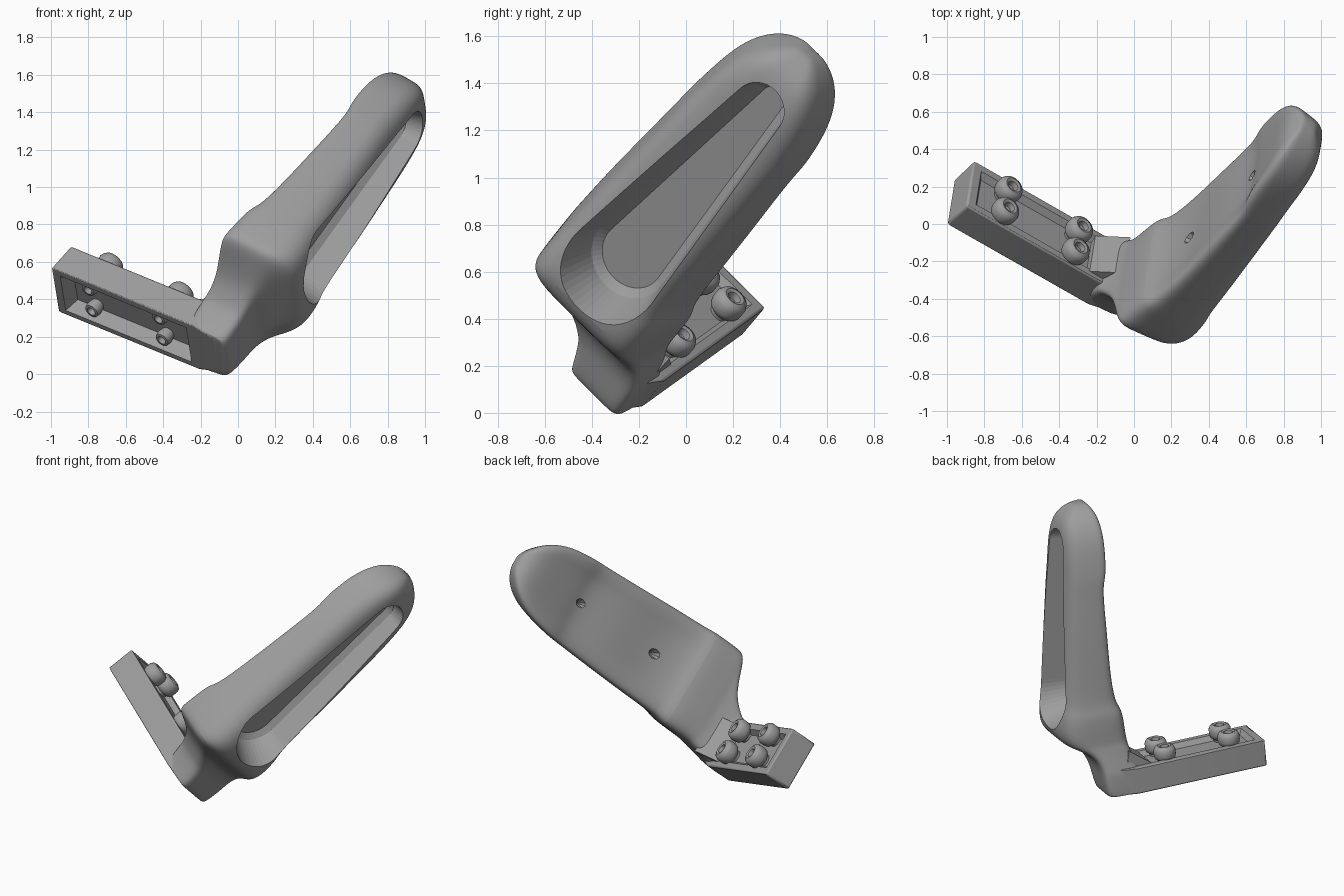
import bpy, bmesh, math
from mathutils import Matrix, Vector

if "Cube" in bpy.data.objects:
    bpy.data.objects.remove(bpy.data.objects["Cube"])

# Local frame: a = along plate, b = across plate, c = up the handle
P = Vector((0.818, -0.466, -0.335)).normalized()
W = Vector((0.12, 0.70, -0.70))
W = (W - P * W.dot(P)).normalized()
T = P.cross(W)
M = Matrix((P, W, T)).transposed().to_4x4()
M.translation = (-0.98, 0.12, 0.45)
objs = []
grey = bpy.data.materials.new("dark_grey")
grey.diffuse_color = (0.34, 0.34, 0.34, 1)
grey.use_nodes = True
grey.node_tree.nodes["Principled BSDF"].inputs["Base Color"].default_value = grey.diffuse_color


def finish(name, bm, cutter=False):
    bmesh.ops.recalc_face_normals(bm, faces=bm.faces)
    me = bpy.data.meshes.new(name)
    bm.to_mesh(me)
    bm.free()
    me.materials.append(grey)
    ob = bpy.data.objects.new(name, me)
    bpy.context.collection.objects.link(ob)
    ob.matrix_world = M
    if cutter:
        ob.hide_render = True
        ob.hide_viewport = True
        ob.display_type = 'WIRE'
    else:
        objs.append(ob)
    return ob


def loft(rings):
    bm = bmesh.new()
    vs = [[bm.verts.new(p) for p in r] for r in rings]
    n = len(vs[0])
    for r0, r1 in zip(vs, vs[1:]):
        for i in range(n):
            j = (i + 1) % n
            bm.faces.new((r0[i], r0[j], r1[j], r1[i]))
    bm.faces.new(vs[0])
    bm.faces.new(vs[-1])
    return bm


def hull(points):
    bm = bmesh.new()
    for p in points:
        bm.verts.new(p)
    bmesh.ops.convex_hull(bm, input=bm.verts)
    return bm


def cut(ob, cutter):
    m = ob.modifiers.new("cut", 'BOOLEAN')
    m.operation, m.solver, m.object = 'DIFFERENCE', 'EXACT', cutter


def box(a0, a1, b0, b1, c0, c1, inset=0.0):
    # box whose top can be narrowed
    i = inset
    return hull([(a, b, c0) for a in (a0, a1) for b in (b0, b1)] +
                [(a, b, c1) for a in (a0 + i, a1 - i) for b in (b0 + i, b1 - i)])


def smooth(ob, angle):
    bpy.ops.object.select_all(action='DESELECT')
    ob.select_set(True)
    bpy.context.view_layer.objects.active = ob
    bpy.ops.object.shade_smooth_by_angle(angle=math.radians(angle))


# Handle and stem: c, back a, front a, b low, b high, front taper, back hollow
sections = [
    (0.00, 0.88, 1.10, -0.155, 0.15, 0.12, 0),
    (0.003, 0.87, 1.115, -0.16, 0.155, 0.12, 0),
    (0.03, 0.87, 1.13, -0.165, 0.155, 0.1, 0),
    (0.15, 0.87, 1.14, -0.21, 0.15, 0.1, 0),
    (0.19, 0.89, 1.145, -0.25, 0.14, 0.1, 0),
    (0.27, 0.91, 1.17, -0.34, 0.12, 0.1, 0),
    (0.325, 0.92, 1.26, -0.55, 0.11, 0.15, 0),
    (0.36, 0.92, 1.33, -0.58, 0.10, 0.18, 0),
    (0.43, 0.925, 1.375, -0.585, 0.10, 0.22, 0),
    (0.58, 0.93, 1.355, -0.59, 0.10, 0.25, 0.01),
    (0.62, 0.965, 1.345, -0.585, 0.075, 0.27, 0.03),
    (0.85, 0.975, 1.315, -0.58, 0.07, 0.3, 0.09),
    (1.16, 0.975, 1.275, -0.56, 0.06, 0.3, 0.02),
    (1.45, 0.97, 1.235, -0.545, 0.045, 0.3, 0.08),
    (1.52, 0.935, 1.225, -0.54, 0.05, 0.3, 0.09),
    (1.70, 0.92, 1.205, -0.52, 0.025, 0.3, 0.06),
    (1.82, 0.92, 1.185, -0.475, -0.015, 0.3, 0.02),
    (1.91, 0.93, 1.15, -0.41, -0.08, 0.3, 0),
    (1.965, 0.96, 1.08, -0.33, -0.16, 0.3, 0),
    (1.98, 0.98, 1.05, -0.28, -0.21, 0.3, 0),
]
rings = []
for c, a0, a1, b0, b1, taper, hollow in sections:
    ring = []
    for k in range(40):
        t = 2 * math.pi * (k + 0.5) / 40
        e = 0.3 if math.cos(t) < 0 or c < 0.3 else 0.42
        u, v = (math.copysign(abs(f) ** e, f) for f in (math.cos(t), math.sin(t)))
        a = (a0 + a1) / 2 + u * (a1 - a0) / 2
        b = (b0 + b1) / 2 + v * (b1 - b0) / 2 * (1 - taper * ((u + 1) / 2) ** 2)
        if u < 0:
            a += hollow * max(0, 1 - abs(v))
        ring.append((a, b, c))
    rings.append(ring)
handle = finish("handle", loft(rings))
handle.modifiers.new("round", 'SUBSURF').levels = 2
handle.modifiers["round"].render_levels = 2

# Long finger opening in the front of the handle
pts = []
for depth, shrink in ((0.0, 0.085), (0.03, 0.05), (0.25, -0.01), (0.45, -0.03)):
    for c, b, r in ((0.67, -0.25, 0.23), (1.71, -0.235, 0.14)):
        for k in range(48):
            t = 2 * math.pi * k / 48
            cc = c + (r - shrink) * math.cos(t)
            pts.append((1.17 - 0.06 * cc + depth, b + (r - shrink) * math.sin(t), cc))
cut(handle, finish("opening_cutter", hull(pts), True))

# Two small pits on the back of the handle
for i, (c, tip) in enumerate(((0.85, 1.10), (1.46, 1.065))):
    ring = [(0.90, -0.25 + 0.07 * math.cos(k * math.pi / 4), c + 0.09 * math.sin(k * math.pi / 4))
            for k in range(8)]
    cut(handle, finish(f"pit_cutter_{i}", hull(ring + [(tip, -0.25, c)]), True))

# Mounting plate, tapering into the foot of the handle, recessed above and below
plate = finish("mounting_plate", hull([(a, b, c) for c in (0, 0.185) for a, b in (
    (0, -0.17), (0, 0.17), (0.92, -0.17), (0.92, 0.17), (1.07, -0.13), (1.07, 0.12))]))
bv = plate.modifiers.new("bevel", 'BEVEL')
bv.width, bv.segments = 0.012, 2
under_cutter = finish("under_cutter", box(0.05, 0.88, -0.135, 0.135, -0.01, 0.075, 0.035), True)
cut(plate, under_cutter)
cut(handle, under_cutter)
cut(plate, finish("top_cutter", box(0.08, 0.84, -0.10, 0.10, 0.15, 0.20, -0.035), True))

# Fillet between plate and stem
finish("stem_fillet", hull([(a, b, c) for b in (-0.14, 0.13)
                            for a, c in ((0.80, 0.15), (0.80, 0.185), (0.89, 0.21), (0.95, 0.30), (1.0, 0.1))]))

# Cupped bolts and their heads under the plate
prof = [(0.045, 0.12), (0.05, 0.165), (0.068, 0.18), (0.074, 0.20), (0.074, 0.235),
        (0.064, 0.256), (0.045, 0.265), (0.03, 0.26), (0.025, 0.23)]
under = [(0.035, 0.09), (0.045, 0.04), (0.04, 0.015), (0.025, 0.012), (0.018, 0.045)]
for i, (a, b) in enumerate([(a, b) for a in (0.22, 0.68) for b in (-0.09, 0.07)]):
    for name, pr in (("bolt", prof), ("bolt_head", under)):
        rings = [[(a + r * math.cos(k * math.pi / 12), b + r * math.sin(k * math.pi / 12), c)
                  for k in range(24)] for r, c in pr]
        finish(f"{name}_{i + 1}", loft(rings))

for ob in objs:
    smooth(ob, 40)
